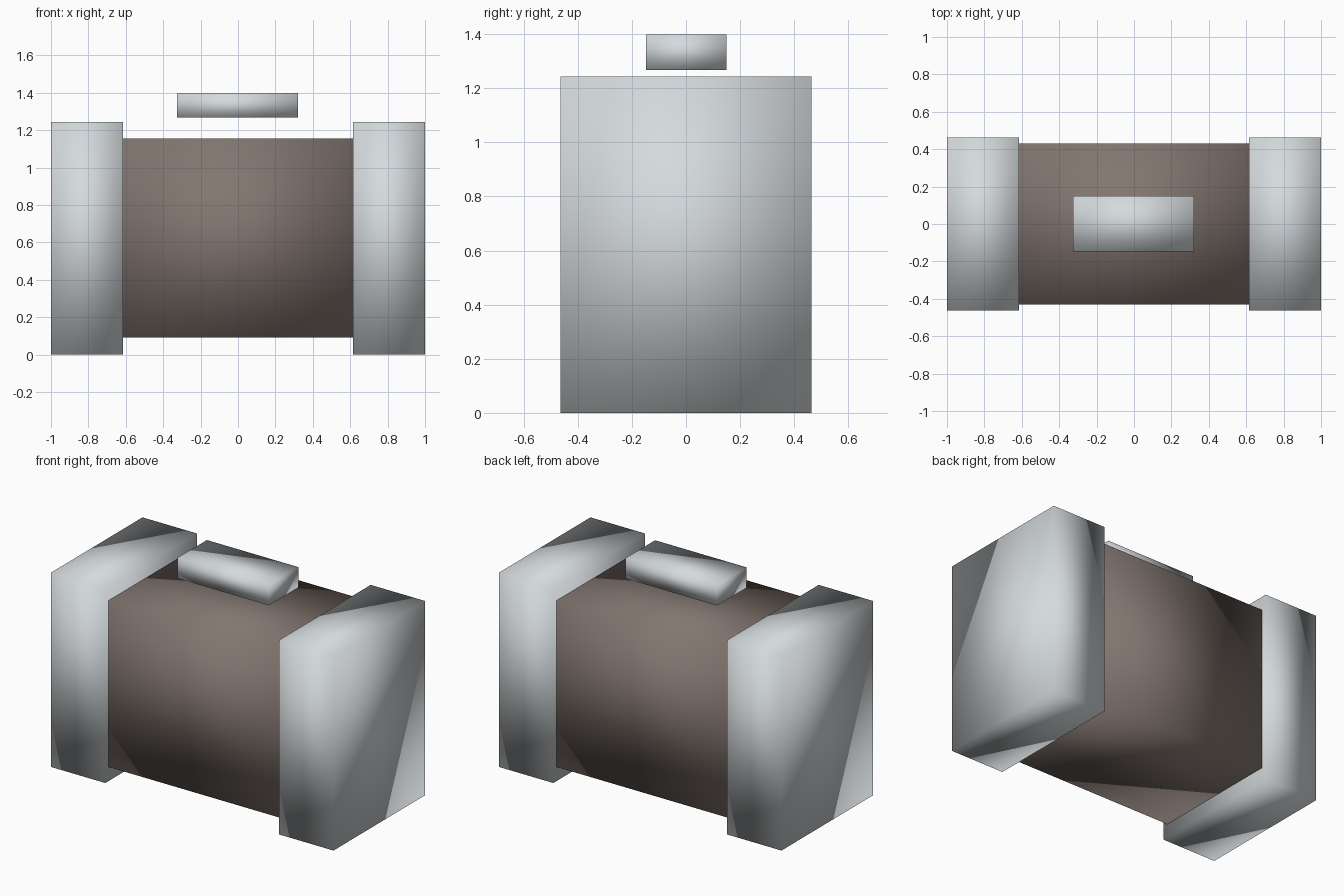
import bpy

# Remove the default cube
default = bpy.data.objects.get("Cube")
if default:
    bpy.data.objects.remove(default, do_unlink=True)


def make_material(name, rgb):
    mat = bpy.data.materials.new(name)
    mat.use_nodes = True
    color = (*rgb, 1.0)
    mat.diffuse_color = color
    mat.node_tree.nodes["Principled BSDF"].inputs["Base Color"].default_value = color
    return mat


def soft_block(name, low, high, mat):
    """Eight-corner block, smooth shaded across its edges."""
    center = [(a + b) / 2 for a, b in zip(low, high)]
    size = [b - a for a, b in zip(low, high)]
    bpy.ops.mesh.primitive_cube_add(size=1, location=center)
    obj = bpy.context.object
    obj.name = name
    obj.scale = size
    bpy.ops.object.transform_apply(location=False, rotation=False, scale=True)
    bpy.ops.object.shade_smooth()
    obj.data.materials.append(mat)
    return obj


metal = make_material("pale_metal", (0.66, 0.70, 0.72))
brown = make_material("grey_brown", (0.225, 0.18, 0.16))

# Central body
soft_block("body", (-0.62, -0.43, 0.09), (0.62, 0.43, 1.155), brown)

# End caps on both sides
for name, x_min, x_max in (("right_end_cap", -1.0, -0.615),
                           ("left_end_cap", 0.615, 1.0)):
    soft_block(name, (x_min, -0.463, 0), (x_max, 0.463, 1.243), metal)

# Raised bar floating above the body
soft_block("top_bar", (-0.325, -0.148, 1.267), (0.322, 0.15, 1.398), metal)
